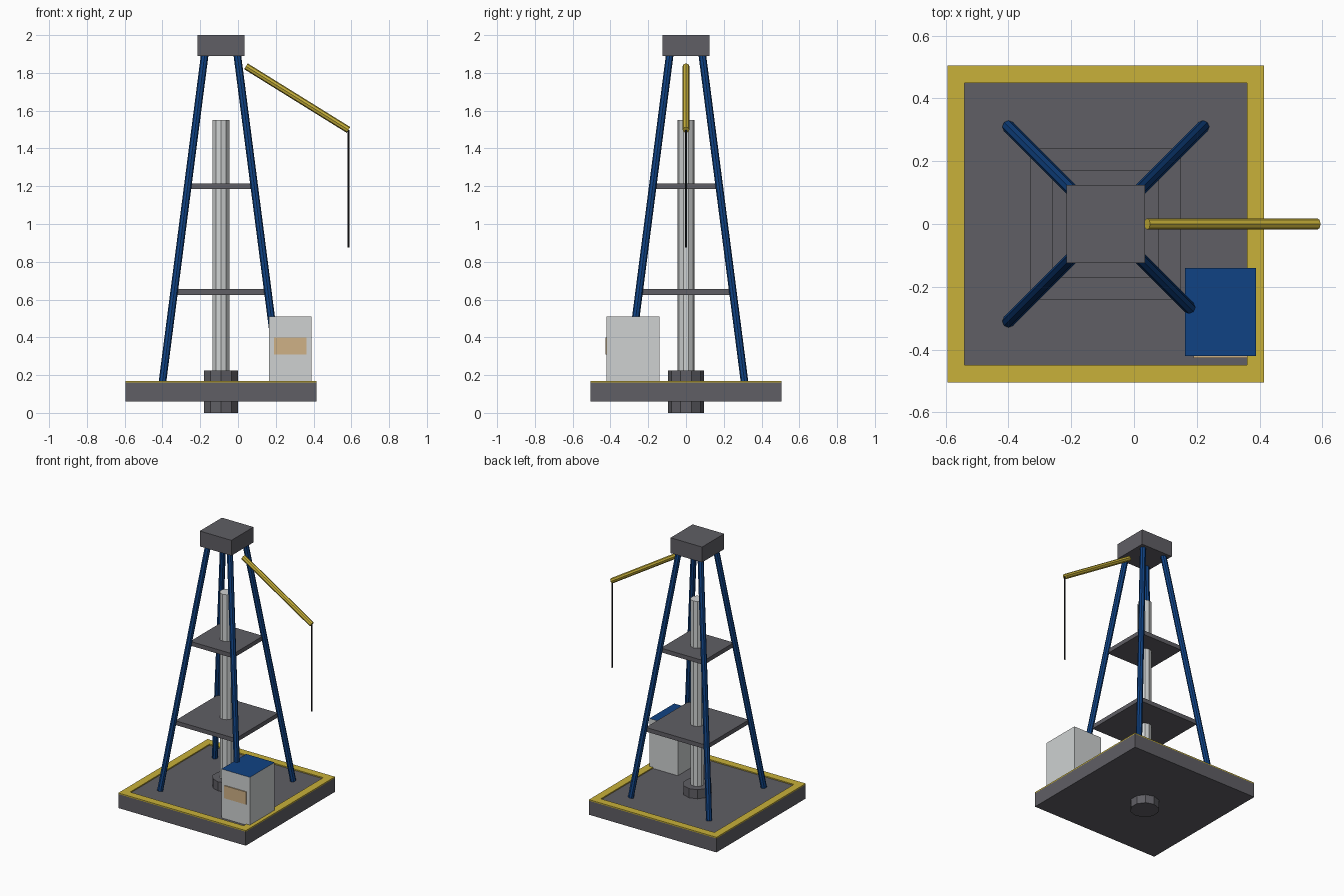
import bpy
from mathutils import Vector

if "Cube" in bpy.data.objects:
    bpy.data.objects.remove(bpy.data.objects["Cube"], do_unlink=True)


def material(name, rgb):
    m = bpy.data.materials.new(name)
    m.use_nodes = True
    color = (*rgb, 1)
    m.diffuse_color = color
    bsdf = m.node_tree.nodes["Principled BSDF"]
    bsdf.inputs["Base Color"].default_value = color
    bsdf.inputs["Roughness"].default_value = 0.6
    return m


grey = material("dark grey", (0.115, 0.113, 0.128))
blue = material("deep blue", (0.005, 0.055, 0.23))
yellow = material("safety yellow", (0.58, 0.44, 0.042))
pale = material("pale grey", (0.62, 0.64, 0.64))
tan = material("window tan", (0.62, 0.44, 0.24))
black = material("cable black", (0.012, 0.012, 0.014))

CX = -0.09  # tower axis


def box(name, lo, hi, mat):
    """Axis-aligned box between two corners."""
    lo, hi = Vector(lo), Vector(hi)
    bpy.ops.mesh.primitive_cube_add(size=1, location=(lo + hi) / 2)
    ob = bpy.context.object
    ob.name = name
    ob.scale = hi - lo
    bpy.ops.object.transform_apply(location=False, rotation=False, scale=True)
    ob.data.materials.append(mat)
    return ob


def slab(name, half, z0, z1, mat):
    """Square plate centred on the tower axis."""
    return box(name, (CX - half, -half, z0), (CX + half, half, z1), mat)


def rod(name, start, end, radius, sides, mat):
    """Faceted cylinder between two points."""
    start, end = Vector(start), Vector(end)
    axis = end - start
    bpy.ops.mesh.primitive_cylinder_add(vertices=sides, radius=radius, depth=axis.length,
                                        location=(start + end) / 2)
    ob = bpy.context.object
    ob.name = name
    if axis.x or axis.y:
        ob.rotation_euler = axis.to_track_quat("Z", "Y").to_euler()
    ob.data.materials.append(mat)
    return ob


# Base deck with raised yellow edging
slab("base_deck", 0.505, 0.06, 0.16, grey)
OUT, INN, Z0, Z1 = 0.505, 0.45, 0.16, 0.168
for side, s in (("left", 1), ("right", -1)):
    xs = sorted((CX + s * INN, CX + s * OUT))
    box(side + "_edging", (xs[0], -OUT, Z0), (xs[1], OUT, Z1), yellow)
for side, s in (("back", 1), ("front", -1)):
    ys = sorted((s * INN, s * OUT))
    box(side + "_edging", (CX - INN, ys[0], Z0), (CX + INN, ys[1], Z1), yellow)

# Drill collar through the deck and central pipe
rod("drill_collar", (CX, 0, 0), (CX, 0, 0.225), 0.095, 10, grey)
rod("drill_pipe", (CX, 0, 0.1), (CX, 0, 1.55), 0.046, 10, pale)

# Four leaning legs, platforms and crown block
for sx, side in ((1, "left"), (-1, "right")):
    for sy, end in ((1, "back"), (-1, "front")):
        rod(f"{end}_{side}_leg", (CX + sx * 0.31, sy * 0.31, 0.163),
            (CX + sx * 0.083, sy * 0.083, 1.92), 0.02, 8, blue)
slab("lower_platform", 0.24, 0.625, 0.655, grey)
slab("upper_platform", 0.17, 1.185, 1.215, grey)
slab("crown_block", 0.125, 1.89, 2.0, grey)

# Crane boom and hanging cable
rod("crane_boom", (0.042, 0, 1.835), (0.585, 0, 1.498), 0.018, 8, yellow)
rod("crane_cable", (0.585, 0, 0.875), (0.585, 0, 1.498), 0.005, 6, black)

# Control cabin with blue roof face and front window
cabin = box("control_cabin", (0.163, -0.42, 0.16), (0.388, -0.14, 0.51), pale)
cabin.data.materials.append(blue)
for face in cabin.data.polygons:
    if face.normal.z > 0.9:
        face.material_index = 1
box("cabin_window", (0.19, -0.427, 0.31), (0.362, -0.419, 0.40), tan)
